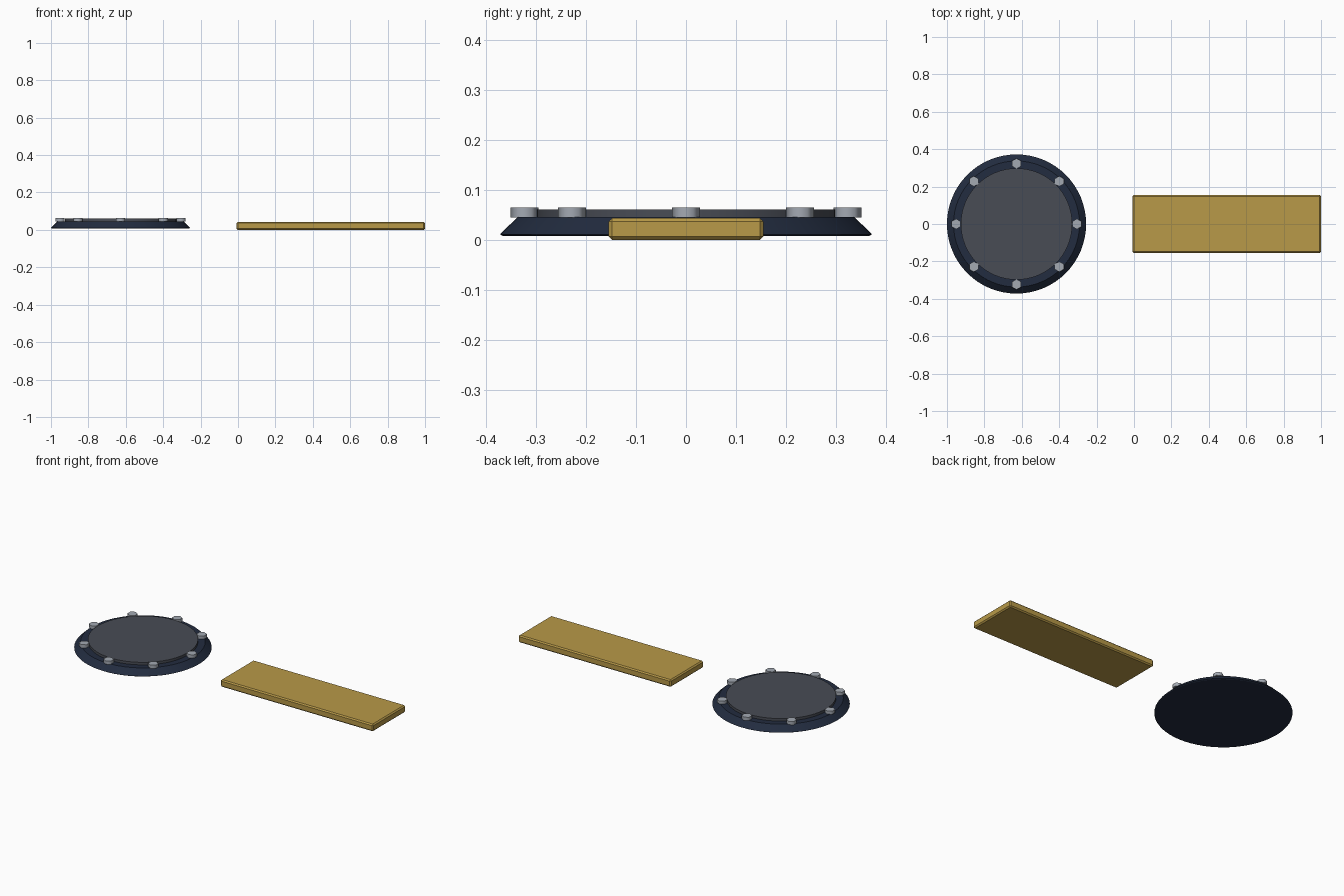
import bpy, bmesh
from math import sin, cos, pi, radians

if "Cube" in bpy.data.objects:
    bpy.data.objects.remove(bpy.data.objects["Cube"])

CX = -0.628  # disc centre


def material(name, rgb):
    m = bpy.data.materials.new(name)
    m.diffuse_color = (*rgb, 1)
    m.use_nodes = True
    m.node_tree.nodes["Principled BSDF"].inputs["Base Color"].default_value = m.diffuse_color
    return m


def lathe(name, profile, sides, loc, mat, angle=30, start=0.0):
    """Closed solid of revolution from (radius, z) points, bottom to top."""
    bm = bmesh.new()
    rings = []
    for r, z in profile:
        rings.append([bm.verts.new((r * cos(start + 2 * pi * i / sides),
                                    r * sin(start + 2 * pi * i / sides), z))
                      for i in range(sides)])
    for a, b in zip(rings, rings[1:]):
        for i in range(sides):
            j = (i + 1) % sides
            bm.faces.new((a[i], a[j], b[j], b[i]))
    bm.faces.new(rings[0][::-1])
    bm.faces.new(rings[-1])
    me = bpy.data.meshes.new(name)
    bm.to_mesh(me)
    bm.free()
    ob = bpy.data.objects.new(name, me)
    bpy.context.collection.objects.link(ob)
    ob.location = loc
    me.materials.append(mat)
    bpy.ops.object.select_all(action='DESELECT')
    ob.select_set(True)
    bpy.context.view_layer.objects.active = ob
    bpy.ops.object.shade_smooth_by_angle(angle=radians(angle))
    return ob


navy = material("navy", (0.016, 0.025, 0.05))
slate = material("slate", (0.065, 0.072, 0.09))
steel = material("steel", (0.37, 0.40, 0.45))
brass = material("brass", (0.48, 0.32, 0.065))

# Flange with sloping rim
lathe("flange", [(0.367, 0.008), (0.372, 0.011), (0.337, 0.045)],
      64, (CX, 0, 0), navy)

# Raised cover disc
lathe("cover_disc", [(0.298, 0.04), (0.298, 0.06)], 64, (CX, 0, 0), slate)

# Ring of hexagonal bolts, all pointing along y
for k in range(8):
    a = k * pi / 4
    lathe(f"bolt_{k + 1}", [(0.028, 0.044), (0.028, 0.064)], 6,
          (CX + 0.323 * cos(a), 0.323 * sin(a), 0), steel, 65, pi / 2)

# Chamfered rectangular name plate
bpy.ops.mesh.primitive_cube_add(size=1, location=(0.496, 0, 0.0215))
plate = bpy.context.object
plate.name = "flat_plate"
plate.scale = (1.008, 0.31, 0.043)
bpy.ops.object.transform_apply(location=False, rotation=False, scale=True)
plate.data.materials.append(brass)
bevel = plate.modifiers.new("chamfer", 'BEVEL')
bevel.width = 0.007
bevel.segments = 1
